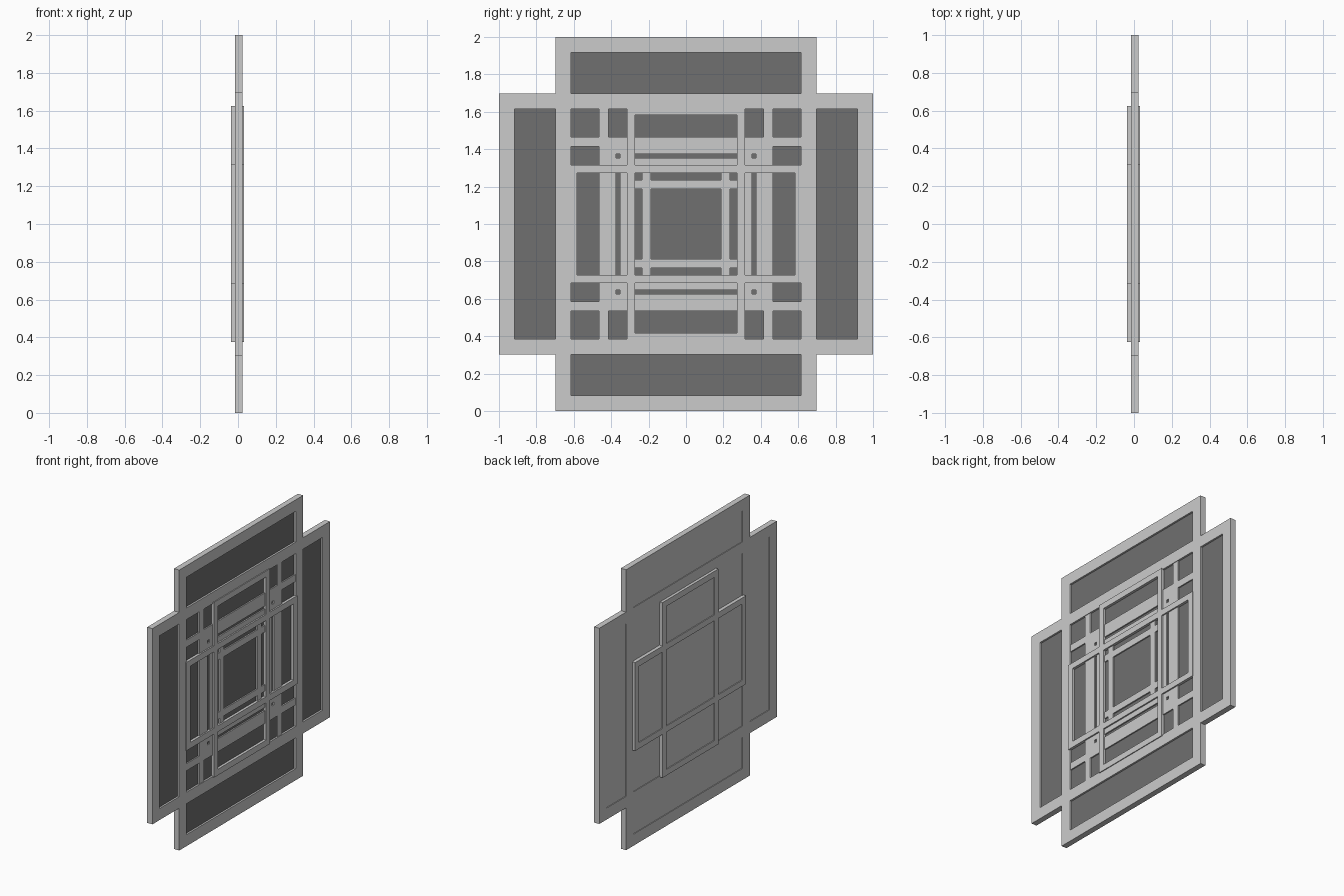
import bpy, bmesh
from mathutils import Vector

if "Cube" in bpy.data.objects:
    bpy.data.objects.remove(bpy.data.objects["Cube"])

CZ = 1.0  # panel centre height


def lattice(name, rects, x0, x1=None):
    """Union of (y0, y1, z0, z1) rectangles (z about the centre), extruded x0..x1.
    Without x1 it stays a single thin sheet."""
    ys = sorted({round(v, 4) for r in rects for v in r[:2]})
    zs = sorted({round(v, 4) for r in rects for v in r[2:]})
    bm = bmesh.new()
    verts = {}

    def vert(y, z):
        if (y, z) not in verts:
            verts[y, z] = bm.verts.new((x0, y, z + CZ))
        return verts[y, z]

    for a, b in zip(ys, ys[1:]):
        for c, d in zip(zs, zs[1:]):
            my, mz = (a + b) / 2, (c + d) / 2
            if any(r[0] < my < r[1] and r[2] < mz < r[3] for r in rects):
                bm.faces.new([vert(a, c), vert(b, c), vert(b, d), vert(a, d)])
    if x1 is not None:
        ext = bmesh.ops.extrude_face_region(bm, geom=bm.faces[:], use_keep_orig=True)
        top = [g for g in ext["geom"] if isinstance(g, bmesh.types.BMVert)]
        bmesh.ops.translate(bm, verts=top, vec=Vector((x1 - x0, 0, 0)))
        bmesh.ops.recalc_face_normals(bm, faces=bm.faces[:])
    me = bpy.data.meshes.new(name)
    bm.to_mesh(me)
    bm.free()
    ob = bpy.data.objects.new(name, me)
    bpy.context.collection.objects.link(ob)
    return ob


def frame(hy, hz, w):
    """Four bars of a rectangular frame."""
    return [(-hy, -hy + w, -hz, hz), (hy - w, hy, -hz, hz),
            (-hy, hy, -hz, -hz + w), (-hy, hy, hz - w, hz)]


def bars(a, b, length):
    """Bars from a to b off centre, on all four sides."""
    return [r for s, e in ((a, b), (-b, -a))
            for r in ((s, e, -length, length), (-length, length, s, e))]


def cross(a, b):
    return [(-a, a, -b, b), (-b, b, -a, a)]


# outer pair of crossing frames
lattice("outer_frame", frame(0.698, 1.0, 0.082) + frame(1.0, 0.698, 0.082), -0.016, 0.025)

# raised pair of crossing frames
lattice("raised_frame", frame(0.315, 0.625, 0.043) + frame(0.625, 0.315, 0.043), -0.036, 0.031)

# flat lattice bars in front of the panes
lattice("lattice_bars",
        bars(0.415, 0.466, 0.617)      # long bars reaching the outer frame
        + bars(0.373, 0.415, 0.466)    # bars stepped inside them
        + bars(0.30, 0.352, 0.415)     # bars behind the raised frame
        + bars(0.187, 0.235, 0.30),    # bars around the central pane
        -0.008, 0.021)

# dark pane seen from the front
pane = lattice("dark_pane", cross(0.66, 0.96), 0.012)
dark = bpy.data.materials.new("dark_pane")
dark.diffuse_color = (0.16, 0.16, 0.16, 1)
dark.use_nodes = True
dark.node_tree.nodes["Principled BSDF"].inputs["Base Color"].default_value = dark.diffuse_color
pane.data.materials.append(dark)

# thin backing panels seen from the back
lattice("outer_backing", cross(0.66, 0.96), -0.011)
lattice("inner_backing", cross(0.295, 0.605), -0.030)
